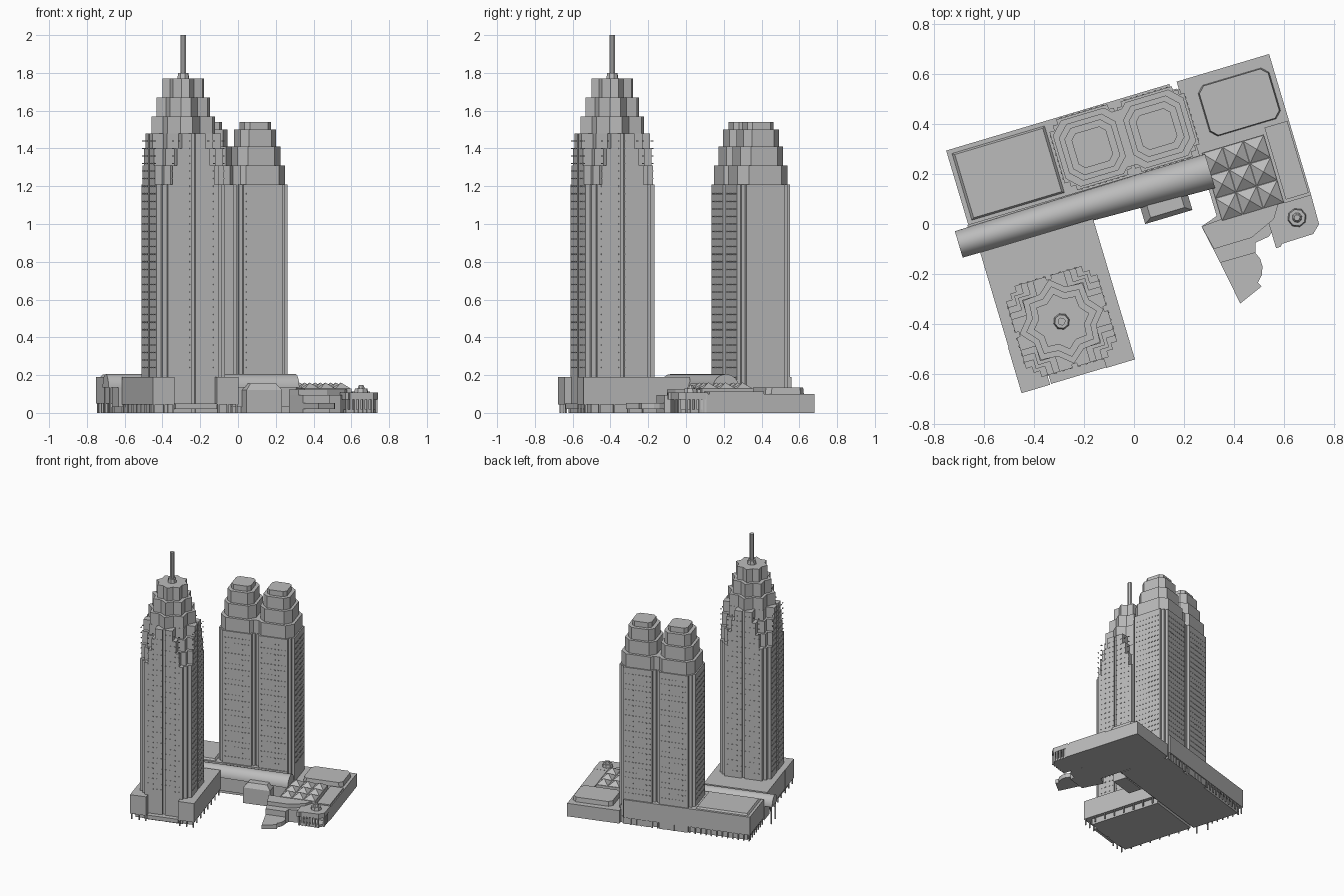
import bpy, bmesh, math
from mathutils import Matrix

cube = bpy.data.objects.get("Cube")
if cube:
    bpy.data.objects.remove(cube, do_unlink=True)

ANGLE = math.radians(16.6)   # the whole complex is turned about z
grey = bpy.data.materials.new("concrete grey")
grey.diffuse_color = (0.5, 0.5, 0.5, 1)
grey.use_nodes = True
grey.node_tree.nodes["Principled BSDF"].inputs["Base Color"].default_value = (0.5, 0.5, 0.5, 1)


def finish(name, bm, rot=ANGLE):
    bmesh.ops.recalc_face_normals(bm, faces=bm.faces)
    me = bpy.data.meshes.new(name)
    bm.to_mesh(me)
    bm.free()
    me.materials.append(grey)
    ob = bpy.data.objects.new(name, me)
    ob.rotation_euler.z = rot
    bpy.context.collection.objects.link(ob)
    return ob


def add_prism(bm, pts, z0, z1, top=1.0):
    """Extrude an outline; top scales the upper ring about the outline centre."""
    n = len(pts)
    cx, cy = sum(p[0] for p in pts) / n, sum(p[1] for p in pts) / n
    lo = [bm.verts.new((x, y, z0)) for x, y in pts]
    hi = [bm.verts.new((cx + (x - cx) * top, cy + (y - cy) * top, z1)) for x, y in pts]
    bm.faces.new(lo)
    bm.faces.new(hi)
    for i in range(n):
        j = (i + 1) % n
        bm.faces.new((lo[i], lo[j], hi[j], hi[i]))


def rect(u0, u1, v0, v1):
    return [(u0, v0), (u1, v0), (u1, v1), (u0, v1)]


def prism(name, pts, z0, z1, top=1.0, rot=ANGLE):
    bm = bmesh.new()
    add_prism(bm, pts, z0, z1, top)
    return finish(name, bm, rot)


def box(name, u0, u1, v0, v1, z0, z1, top=1.0):
    return prism(name, rect(u0, u1, v0, v1), z0, z1, top)


def ring(c, quarter):
    """Repeat a quarter outline four times about centre c."""
    pts = []
    for k in range(4):
        co, si = round(math.cos(k * math.pi / 2)), round(math.sin(k * math.pi / 2))
        pts += [(c[0] + x * co - y * si, c[1] + x * si + y * co) for x, y in quarter]
    return pts


def octagon(c, h, cut):
    return ring(c, [(h, h - cut), (h - cut, h)])


def stepped(c, h, cut, groove=0.0):
    """Square with staircase corners and an optional groove in each face."""
    s = cut / 2
    q = [(h, h - cut), (h - s, h - cut), (h - s, h - s), (h - cut, h - s), (h - cut, h)]
    if groove:
        d = h - 0.014
        q = [(h, -groove), (d, -groove), (d, groove), (h, groove)] + q
    return ring(c, q)


def star(c, r, inner=0.8, tips=8):
    return [(c[0] + (r if i % 2 == 0 else r * inner) * math.cos(i * math.pi / tips),
             c[1] + (r if i % 2 == 0 else r * inner) * math.sin(i * math.pi / tips))
            for i in range(tips * 2)]


def circle(c, r, n):
    return [(c[0] + r * math.cos(2 * math.pi * i / n), c[1] + r * math.sin(2 * math.pi * i / n))
            for i in range(n)]


def window_sills(name, centres, h, reach, z0, z1):
    """Rows of tiny ledges on the four faces of each tower."""
    bm = bmesh.new()
    for c in centres:
        for k in range(4):
            turn = Matrix.Translation((c[0], c[1], 0)) @ Matrix.Rotation(k * math.pi / 2, 4, 'Z')
            z = z0
            while z < z1:
                for b in range(8):
                    t = -reach + 2 * reach * (b + 0.5) / 8
                    m = turn @ Matrix.Translation((h, t, z)) @ Matrix.Diagonal((0.006, 0.010, 0.006, 1))
                    bmesh.ops.create_cube(bm, size=1, matrix=m)
                z += 0.04
    return finish(name, bm)


def posts(name, spots, z1, r=0.004):
    bm = bmesh.new()
    for u, v in spots:
        add_prism(bm, rect(u - r, u + r, v - r, v + r), 0, z1)
    return finish(name, bm)


def spread(a, b, n):
    return [a + (b - a) * i / (n - 1) for i in range(n)]


# Spire tower: body, corner setbacks, star crown, mast
S = (-0.389, -0.291)
prism("spire_tower_body", stepped(S, 0.19, 0.05, 0.010), 0.0, 1.21)
for i, (cut, z0, z1) in enumerate([(0.075, 1.21, 1.31), (0.10, 1.31, 1.40), (0.125, 1.40, 1.48)]):
    prism(f"spire_tower_setback_{i}", stepped(S, 0.19, cut, 0.010), z0, z1)
for i, (r, z0, z1) in enumerate([(0.175, 1.48, 1.57), (0.147, 1.57, 1.67), (0.115, 1.67, 1.77)]):
    prism(f"star_crown_{i}", star(S, r), z0, z1)
prism("mast_base", circle(S, 0.033, 8), 1.77, 1.80, 0.85)
prism("mast", circle(S, 0.016, 8), 1.79, 2.0)
window_sills("spire_tower_sills", [S], 0.19, 0.13, 0.24, 1.46)

# Twin towers sharing one shaft, with octagonal setbacks
TWINS = [(-0.072, 0.342), (0.195, 0.338)]
TIERS = [(0.138, 0.048, 1.21, 1.31), (0.118, 0.045, 1.31, 1.41),
         (0.098, 0.036, 1.41, 1.50), (0.072, 0.022, 1.50, 1.54)]
for side, c in zip(("left", "right"), TWINS):
    prism(f"twin_{side}_body", stepped(c, 0.147, 0.04), 0.0, 1.21)
    for i, (h, cut, z0, z1) in enumerate(TIERS):
        prism(f"twin_{side}_tier_{i}", octagon(c, h, cut), z0, z1)
window_sills("twin_tower_sills", TWINS, 0.147, 0.10, 0.24, 1.19)
box("twin_link", 0.0, 0.12, 0.225, 0.455, 0.0, 1.31)

# Back podium: raised block on a recessed base, with a roof panel and posts
box("back_base", -0.61, 0.32, 0.10, 0.47, 0.0, 0.05)
box("back_podium", -0.636, 0.295, 0.185, 0.496, 0.05, 0.19)
box("back_link", 0.295, 0.33, 0.185, 0.465, 0.0, 0.13)
box("roof_panel", -0.617, -0.231, 0.200, 0.478, 0.19, 0.204, 0.95)
posts("back_posts", [(u, 0.488) for u in spread(-0.628, 0.285, 24)]
      + [(-0.628, v) for v in spread(0.20, 0.46, 7)], 0.06)

# Spire tower podium with two front corner blocks
box("front_base", -0.60, -0.18, -0.47, 0.08, 0.0, 0.05)
box("front_podium", -0.622, -0.151, -0.33, 0.067, 0.045, 0.19)
box("front_step", -0.50, -0.27, -0.518, -0.33, 0.02, 0.05)
for side, u0, u1 in (("left", -0.27, -0.151), ("right", -0.624, -0.505)):
    box(f"front_corner_{side}", u0, u1, -0.52, -0.33, 0.045, 0.19)
posts("front_posts", [(u, v) for u in (-0.615, -0.16) for v in spread(-0.51, 0.05, 8)]
      + [(u, -0.51) for u in (-0.56, -0.51, -0.26, -0.21)], 0.05)

# Vaulted arcade: half-round roof over a wall
bm = bmesh.new()
arcs = []
for u, v0, v1 in ((-0.695, 0.067, 0.177), (-0.15, 0.060, 0.183), (0.352, 0.045, 0.187)):
    mid, rad = (v0 + v1) / 2, (v1 - v0) / 2
    arcs.append([bm.verts.new((u, mid + rad * math.cos(math.pi * i / 20),
                               0.135 + 0.07 * math.sin(math.pi * i / 20))) for i in range(21)])
for a, b in zip(arcs, arcs[1:]):
    for i in range(21):
        j = (i + 1) % 21
        bm.faces.new((a[i], a[j], b[j], b[i]))
bm.faces.new(arcs[0])
bm.faces.new(arcs[-1])
vault = finish("arcade_vault", bm)
bpy.ops.object.select_all(action='DESELECT')
bpy.context.view_layer.objects.active = vault
vault.select_set(True)
bpy.ops.object.shade_smooth_by_angle(angle=math.radians(35))
vault.select_set(False)
box("arcade_wall", -0.64, 0.345, 0.07, 0.186, 0.03, 0.136)
posts("arcade_posts", [(-0.685, 0.075), (-0.685, 0.168)], 0.14)

# Entrance box with a sloping roof
box("entrance", 0.043, 0.24, -0.013, 0.09, 0.0, 0.12)
prism("entrance_roof", rect(0.043, 0.24, -0.013, 0.12), 0.12, 0.155, 0.72)

# Right-hand mall: block, raised roof pad, skylight pyramids
prism("mall_block", [(0.326, 0.497), (0.326, -0.09), (0.60, -0.09), (0.60, -0.15),
                     (0.69, -0.15), (0.712, -0.10), (0.712, 0.497)], 0.0, 0.10)
bm = bmesh.new()
PAD = [(-0.148, -0.08), (-0.122, -0.106), (0.122, -0.106), (0.148, -0.08),
       (0.148, 0.08), (0.122, 0.106), (-0.122, 0.106), (-0.148, 0.08)]
add_prism(bm, [(0.543 + x, 0.347 + y) for x, y in PAD], 0.10, 0.135, 0.97)
finish("roof_pad", bm)
box("skylight_base", 0.34, 0.60, -0.09, 0.195, 0.10, 0.128)
bm = bmesh.new()
for i in range(3):
    for j in range(3):
        u, v = 0.342 + 0.086 * i, -0.088 + 0.094 * j
        add_prism(bm, rect(u, u + 0.084, v, v + 0.092), 0.128, 0.160, 0.02)
finish("skylight_pyramids", bm)
box("side_terrace", 0.61, 0.705, -0.08, 0.22, 0.10, 0.112)

# Front canopy and colonnade at the mall corner
prism("corner_canopy", [(0.517, -0.09), (0.517, -0.255), (0.535, -0.255), (0.545, -0.245),
                        (0.675, -0.243), (0.709, -0.212), (0.712, -0.09)], 0.072, 0.108)
prism("corner_plinth", [(0.53, -0.09), (0.53, -0.235), (0.67, -0.235), (0.70, -0.205),
                        (0.705, -0.09)], 0.0, 0.018)
posts("corner_columns", [(u, -0.236) for u in spread(0.53, 0.67, 7)]
      + [(0.702, v) for v in spread(-0.205, -0.11, 5)], 0.08, 0.006)
T = (0.632, -0.162)
prism("corner_turret", circle(T, 0.04, 8), 0.10, 0.130, 0.85)
prism("turret_cap", circle(T, 0.02, 8), 0.130, 0.147, 0.6)

# Angled wing: upper block and lower curved tip
prism("wing_block", [(0.27, -0.01), (0.345, -0.155), (0.485, -0.115), (0.485, -0.075),
                     (0.54, -0.05), (0.60, 0.05), (0.40, 0.08)], 0.0, 0.095, rot=0)
prism("wing_roof", [(0.27, -0.01), (0.32, -0.10), (0.47, -0.055), (0.56, 0.02),
                    (0.58, 0.09), (0.35, 0.02)], 0.09, 0.125, rot=0)
prism("wing_tip", [(0.345, -0.155), (0.425, -0.318), (0.51, -0.25), (0.495, -0.235),
                   (0.511, -0.205), (0.514, -0.17), (0.505, -0.14), (0.485, -0.115)],
      0.02, 0.052, rot=0)
